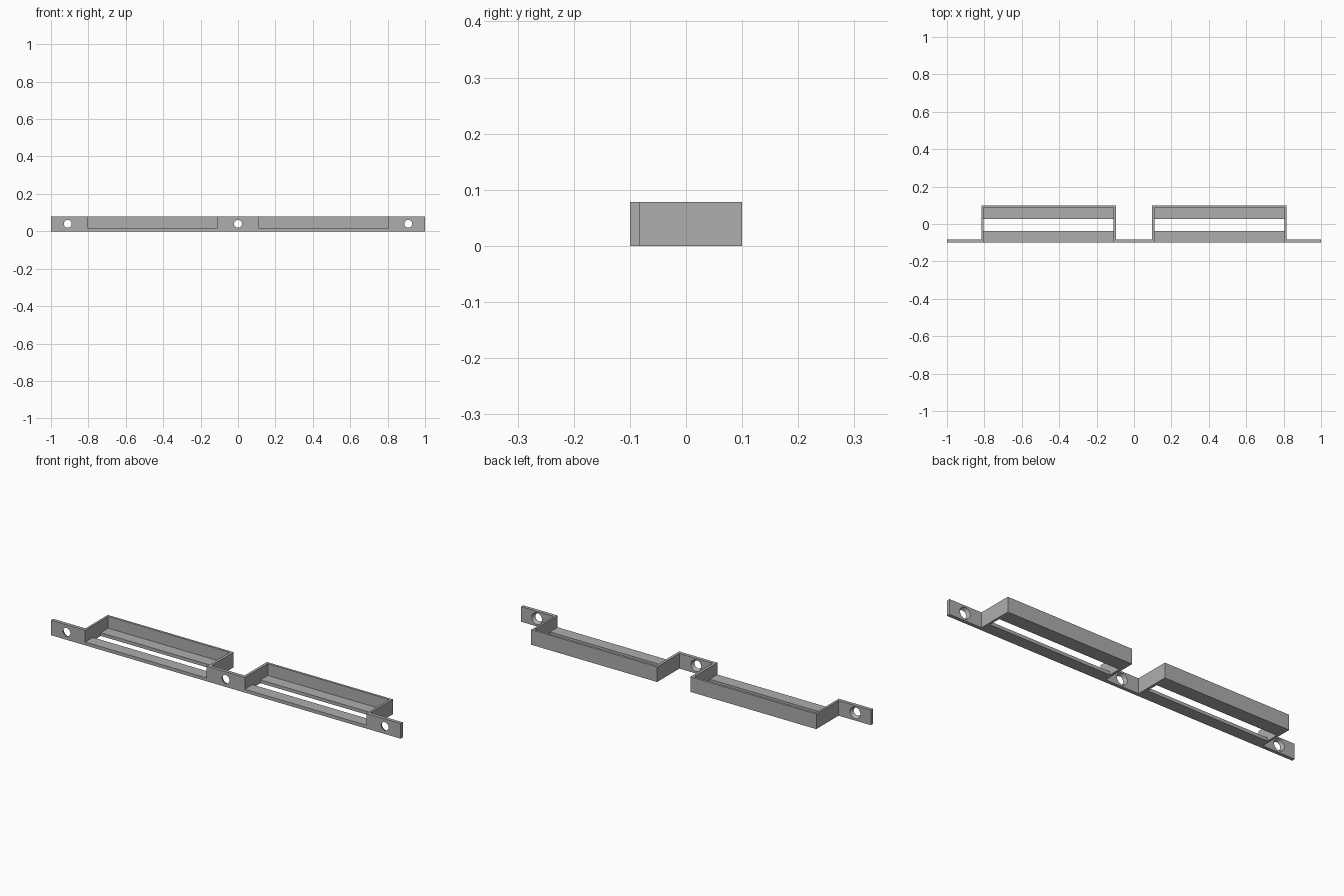
import bpy, bmesh
from math import radians

if "Cube" in bpy.data.objects:
    bpy.data.objects.remove(bpy.data.objects["Cube"], do_unlink=True)

HEIGHT, FLOOR = 0.078, 0.017
FRONT, BACK, PLATE = -0.1, 0.1, -0.082      # plate = rear face of the flanges
OUT_A, OUT_B = 0.095, 0.815                 # tray outside, measured from the centre
IN_A, IN_B, IN_BACK = 0.109, 0.804, 0.088   # tray inside
SLOT_FRONT, SLOT_BACK = -0.037, 0.027

grey = bpy.data.materials.new("grey_metal")
grey.use_nodes = True
grey.diffuse_color = (0.42, 0.42, 0.42, 1)
grey.node_tree.nodes["Principled BSDF"].inputs["Base Color"].default_value = (0.42, 0.42, 0.42, 1)


def add_object(name, bm):
    bmesh.ops.recalc_face_normals(bm, faces=bm.faces)
    mesh = bpy.data.meshes.new(name)
    bm.to_mesh(mesh)
    bm.free()
    mesh.materials.append(grey)
    obj = bpy.data.objects.new(name, mesh)
    bpy.context.collection.objects.link(obj)
    return obj


def prism(name, outline, z0, z1):
    bm = bmesh.new()
    face = bm.faces.new([bm.verts.new((x, y, z0)) for x, y in outline])
    top = bmesh.ops.extrude_face_region(bm, geom=[face])["geom"]
    bmesh.ops.translate(bm, vec=(0, 0, z1 - z0),
                        verts=[v for v in top if isinstance(v, bmesh.types.BMVert)])
    return add_object(name, bm)


def box(name, x0, x1, y0, y1, z0, z1):
    return prism(name, [(x0, y0), (x1, y0), (x1, y1), (x0, y1)], z0, z1)


def countersink(x):
    # Cone continues a little past both faces of the plate
    bpy.ops.mesh.primitive_cone_add(vertices=32, radius1=0.016, radius2=0.035, depth=0.038,
                                    location=(x, (FRONT + PLATE) / 2, 0.04),
                                    rotation=(radians(-90), 0, 0))
    return bpy.context.object


# Folded bracket: three flanges and two trays in one plan outline
half = [(OUT_A, PLATE), (OUT_A, BACK), (OUT_B, BACK), (OUT_B, PLATE), (1, PLATE), (1, FRONT)]
outline = half + [(-x, y) for x, y in reversed(half)]
bracket = prism("bracket", outline, 0, HEIGHT)

# Open-fronted pockets, floor slots and screw holes
cutters = [countersink(x) for x in (-0.91, 0, 0.91)]
for side in (-1, 1):
    x0, x1 = sorted((side * IN_A, side * IN_B))
    cutters.append(box("pocket_cutter", x0, x1, FRONT - 0.1, IN_BACK, FLOOR, HEIGHT + 0.1))
    cutters.append(box("slot_cutter", x0, x1, SLOT_FRONT, SLOT_BACK, -0.1, FLOOR + 0.01))

bpy.ops.object.select_all(action="DESELECT")
bpy.context.view_layer.objects.active = bracket
bracket.select_set(True)
for cutter in cutters:
    cutter.hide_render = True
    mod = bracket.modifiers.new("cut", "BOOLEAN")
    mod.operation, mod.solver, mod.object = "DIFFERENCE", "EXACT", cutter
    bpy.ops.object.modifier_apply(modifier=mod.name)
    bpy.data.objects.remove(cutter, do_unlink=True)

bpy.ops.object.shade_smooth_by_angle(angle=radians(30))
